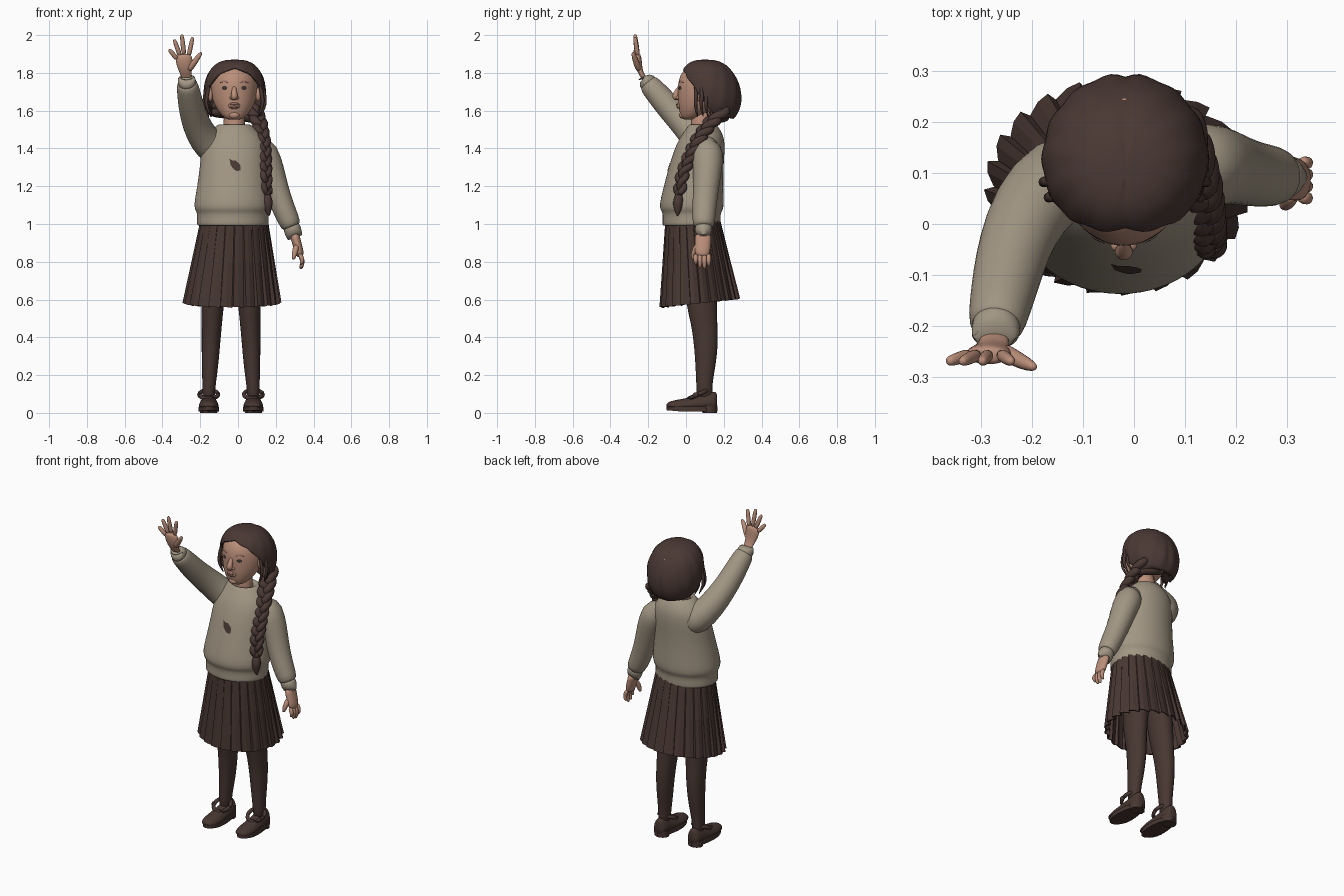
import bpy, bmesh, math
from mathutils import Vector as V

def mat(name, r, g, b):
    m = bpy.data.materials.new(name)
    m.diffuse_color = (r, g, b, 1)
    return m

HAIR = mat("dark_brown_hair", .068, .040, .034)
CLOTH = mat("dark_brown_cloth", .064, .038, .031)
KNIT = mat("beige_knit", .36, .305, .23)
SKIN = mat("skin", .50, .275, .195)
LIP = mat("lip", .36, .18, .14)
EYE = mat("eye_dark", .05, .04, .035)

def skin(name, rings, m, caps=(True, True), sub=1, smooth=True, closed=True):
    """Join rings of points into one surface."""
    bm = bmesh.new()
    rows = [[bm.verts.new(p) for p in r] for r in rings]
    n = len(rows[0])
    for a, b in zip(rows, rows[1:]):
        for i in range(n):
            j = (i + 1) % n
            bm.faces.new((a[i], a[j], b[j], b[i]))
    if caps[0]:
        bm.faces.new(rows[0][::-1])
    if caps[1]:
        bm.faces.new(rows[-1])
    bmesh.ops.recalc_face_normals(bm, faces=bm.faces)
    me = bpy.data.meshes.new(name)
    bm.to_mesh(me)
    bm.free()
    me.materials.append(m)
    for p in me.polygons:
        p.use_smooth = smooth
    ob = bpy.data.objects.new(name, me)
    bpy.context.collection.objects.link(ob)
    if sub:
        ob.modifiers.new("smooth", 'SUBSURF').levels = sub
        ob.modifiers["smooth"].render_levels = sub
    return ob

def loft(name, rows, m, n=24, **kw):
    """Horizontal ellipses: (z, x, y, rx, ry)."""
    angs = [2 * math.pi * i / n for i in range(n)]
    return skin(name, [[(x + rx * math.cos(a), y + ry * math.sin(a), z) for a in angs]
                       for z, x, y, rx, ry in rows], m, **kw)

def tube(name, pts, radii, m, n=12, flat=1.0, **kw):
    """Tapered tube along points; flat scales the thickness away from x."""
    pts = [V(p) for p in pts]
    rings = []
    for i, p in enumerate(pts):
        d = (pts[min(i + 1, len(pts) - 1)] - pts[max(i - 1, 0)]).normalized()
        ref = V((1, 0, 0)) if abs(d.x) < .85 else V((0, 1, 0))
        u = (ref - d * ref.dot(d)).normalized()
        w = d.cross(u)
        rings.append([p + radii[i] * (u * math.cos(a) + w * flat * math.sin(a))
                      for a in (2 * math.pi * k / n for k in range(n))])
    return skin(name, rings, m, **kw)

def ball(name, c, r, m):
    rows = []
    for i in range(9):
        f = math.pi * (.04 + .92 * i / 8)
        rows.append((c[2] - r[2] * math.cos(f), c[0], c[1], r[0] * math.sin(f), r[1] * math.sin(f)))
    return loft(name, rows, m, n=16, sub=1)

def patch(name, outline, target, m):
    """Thin plate of a front outline (x, z) laid on a surface."""
    cx = sum(p[0] for p in outline) / len(outline)
    cz = sum(p[1] for p in outline) / len(outline)
    rings = [[(cx + (x - cx) * k, -.4, cz + (z - cz) * k) for x, z in outline]
             for k in (.05, .35, .7, 1)]
    ob = skin(name, rings, m, caps=(True, False), sub=0)
    s = ob.modifiers.new("lay", 'SHRINKWRAP')
    s.target, s.wrap_method, s.wrap_mode, s.offset = target, 'PROJECT', 'ABOVE_SURFACE', .003
    s.use_project_y, s.use_negative_direction, s.use_positive_direction = True, False, True
    return ob

def oval(x, z, rx, rz, n=14):
    return [(x + rx * math.cos(2 * math.pi * i / n), z + rz * math.sin(2 * math.pi * i / n))
            for i in range(n)]

# Sweater body with hem band and collar
sweater = loft("sweater", [
    (.995, -.027, .03, .17, .14), (.99, -.027, .03, .188, .153), (1.0, -.027, .03, .192, .156),
    (1.055, -.027, .03, .188, .152), (1.07, -.027, .03, .198, .163), (1.09, -.027, .03, .206, .17),
    (1.13, -.026, .032, .203, .168), (1.2, -.025, .04, .192, .158), (1.3, -.022, .053, .18, .145),
    (1.4, -.02, .073, .176, .134), (1.46, -.02, .085, .157, .117), (1.5, -.02, .09, .118, .092),
    (1.525, -.02, .088, .09, .074), (1.53, -.02, .085, .074, .062), (1.5, -.02, .08, .066, .056)],
    KNIT, n=32)
patch("sweater_emblem", [(-.045, 1.345), (-.03, 1.335), (-.012, 1.335), (.005, 1.32), (.014, 1.305),
                         (.013, 1.283), (-.008, 1.279), (-.022, 1.29), (-.038, 1.308)], sweater, CLOTH)

# Sleeves and cuffs
tube("raised_sleeve", [(-.08, .11, 1.36), (-.15, .09, 1.41), (-.205, .03, 1.49), (-.235, -.045, 1.57),
                       (-.25, -.105, 1.635), (-.262, -.16, 1.7), (-.27, -.2, 1.745), (-.271, -.205, 1.75)],
     [.08, .088, .08, .072, .068, .062, .056, .04], KNIT, n=18)
tube("raised_cuff", [(-.268, -.19, 1.735), (-.269, -.195, 1.74), (-.273, -.222, 1.775), (-.273, -.224, 1.78),
                     (-.273, -.22, 1.77)], [.04, .05, .047, .04, .03], KNIT, n=18)
tube("lowered_sleeve", [(.06, .115, 1.44), (.12, .115, 1.41), (.158, .115, 1.33), (.19, .11, 1.23),
                        (.222, .1, 1.13), (.255, .095, 1.05), (.282, .093, .99), (.285, .093, .983)],
     [.07, .082, .078, .068, .063, .06, .055, .04], KNIT, n=18, flat=1.05)
tube("lowered_cuff", [(.28, .093, .995), (.283, .093, .985), (.302, .092, .93), (.303, .092, .925),
                      (.3, .092, .935)], [.04, .048, .044, .038, .03], KNIT, n=18)

# Raised hand
tube("raised_palm", [(-.27, -.21, 1.755), (-.275, -.235, 1.79), (-.28, -.248, 1.825), (-.285, -.254, 1.86),
                     (-.287, -.257, 1.89), (-.287, -.258, 1.9)],
     [.029, .029, .04, .047, .044, .03], SKIN, flat=.45)
for i, (bx, bz, tx, tz) in enumerate([(-.32, 1.87, -.365, 1.925), (-.305, 1.885, -.338, 1.978),
                                      (-.285, 1.89, -.298, 2.005), (-.262, 1.885, -.24, 1.99)]):
    a, b = V((bx, -.255, bz)), V((tx, -.27, tz))
    tube(f"raised_finger_{i+1}", [a, a.lerp(b, .5), a.lerp(b, .9), b], [.0145, .0135, .012, .006], SKIN, n=8)
tube("raised_thumb", [(-.265, -.245, 1.81), (-.235, -.262, 1.85), (-.207, -.276, 1.89), (-.192, -.282, 1.91)],
     [.02, .018, .0145, .007], SKIN, n=8)

# Lowered hand
tube("lowered_palm", [(.298, .092, .95), (.305, .09, .92), (.317, .088, .88), (.326, .086, .845),
                      (.33, .085, .825)], [.026, .026, .025, .024, .016], SKIN, flat=1.75)
for i, tz in enumerate((.785, .765, .76, .775)):
    y = .052 + i * .023
    tube(f"lowered_finger_{i+1}", [(.325, y, .845), (.343, y - .002, .81), (.338, y, tz + .015), (.33, y, tz)],
         [.0145, .0135, .012, .006], SKIN, n=8)
tube("lowered_thumb", [(.312, .065, .89), (.303, .045, .86), (.296, .037, .83), (.292, .036, .81)],
     [.02, .017, .014, .007], SKIN, n=8)

# Pleated skirt: stepped pleats that deepen toward the hem
PLEATS = 24
rings = []
for t in (0, .12, .5, 1, 1, .5):
    inner = .012 if len(rings) > 3 else 0
    ring = []
    for k in range(PLEATS):
        for frac, lift in ((0, 0), (.1, 1), (.5, .75), (.95, .1)):
            a = 2 * math.pi * (k + frac) / PLEATS
            s = 1 - inner * 3 + (.015 + .065 * t) * (lift - .6)
            ring.append((-.02 - .012 * t + (.176 + .078 * t) * s * math.cos(a),
                         .035 + .038 * t + (.143 + .064 * t) * s * math.sin(a),
                         1.03 + (-.452 + .022 * math.sin(a) + .006 * lift) * t))
    rings.append(ring)
skin("pleated_skirt", rings, CLOTH, caps=(True, False), sub=0, smooth=False)

# Stockinged legs and strapped shoes, mirrored across the body line
for side, s in (("right", 1), ("left", -1)):
    X = lambda x: -.037 + s * (x + .037)
    loft(side + "_leg", [(z, X(x), y, rx, ry) for z, x, y, rx, ry in (
        (.06, -.155, .1, .034, .044), (.13, -.155, .096, .034, .041), (.2, -.15, .1, .04, .048),
        (.3, -.146, .106, .047, .059), (.4, -.142, .104, .051, .067), (.48, -.138, .095, .055, .071),
        (.56, -.136, .083, .06, .081), (.75, -.12, .075, .072, .09), (.92, -.11, .07, .075, .095))],
        CLOTH, n=20)
    # upper: half-round sections from toe to heel
    rings = []
    for y, w, h in ((-.104, .018, .045), (-.095, .036, .058), (-.065, .051, .067), (-.02, .056, .074),
                    (.03, .053, .085), (.08, .047, .1), (.135, .045, .115), (.158, .036, .112), (.165, .02, .1)):
        zb = .022 + max(0, -.06 - y) * .25
        rings.append([(X(-.155) + w * math.cos(a), y, zb + (h - zb) * max(0, math.sin(a)) ** .8)
                      for a in (math.pi * i / 10 for i in range(11))])
    skin(side + "_shoe", rings, CLOTH)
    # sole and heel
    ol = [(1, math.cos(2 * math.pi * i / 24), math.sin(2 * math.pi * i / 24)) for i in range(24)]
    sole = lambda z, k: [(X(-.155) + (.054 - .007 * v) * u * k, .033 + .135 * v * k,
                          z + .012 * max(0, -v - .5)) for _, u, v in ol]
    skin(side + "_sole", [sole(.008, .97), sole(.008, 1), sole(.03, 1), sole(.034, .96)],
         CLOTH, sub=0, smooth=False)
    loft(side + "_heel", [(0, X(-.155), .125, .045, .038), (.04, X(-.155), .123, .047, .043)],
         CLOTH, n=20, sub=0, smooth=False)
    tube(side + "_strap", [(X(-.155) + .05 * math.cos(a), .065 + .05 * math.sin(a),
                            .098 + .022 * math.sin(a)) for a in (2 * math.pi * i / 20 for i in range(21))],
         [.011] * 21, CLOTH, n=8, sub=0)
    ball(side + "_buckle", (X(-.207), .05, .095), (.008, .016, .014), CLOTH)

# Head, neck and face
loft("neck", [(1.44, -.02, .085, .062, .056), (1.52, -.02, .078, .056, .052), (1.62, -.02, .08, .058, .056)], SKIN)
head = loft("head", [
    (1.552, -.02, .012, .025, .018), (1.558, -.02, .02, .048, .044), (1.58, -.02, .035, .073, .066),
    (1.62, -.02, .06, .1, .1), (1.66, -.02, .085, .117, .128), (1.7, -.02, .1, .125, .144),
    (1.74, -.02, .108, .126, .152), (1.79, -.02, .115, .122, .147), (1.825, -.02, .115, .1, .118),
    (1.845, -.02, .115, .06, .07)], SKIN, n=28)
tube("nose", [(-.02, -.028, 1.735), (-.02, -.042, 1.71), (-.02, -.053, 1.69), (-.02, -.056, 1.672),
              (-.02, -.046, 1.658)], [.008, .013, .017, .02, .012], SKIN)
ball("nose_wings", (-.02, -.042, 1.668), (.027, .016, .012), SKIN)
ball("lips_mound", (-.02, -.032, 1.627), (.032, .018, .02), SKIN)
ball("upper_lip", (-.02, -.042, 1.633), (.026, .011, .006), LIP)
ball("lower_lip", (-.02, -.041, 1.62), (.021, .011, .007), LIP)
ball("chin", (-.02, -.018, 1.577), (.03, .02, .02), SKIN)
for side, s in (("right", -1), ("left", 1)):
    patch(side + "_eye", oval(-.02 + s * .05, 1.72, .014, .011), head, EYE)
    patch(side + "_eyebrow", [(-.02 + s * (.027 + .05 * q), z + .012 * math.sin(math.pi * q))
                              for z, qs in ((1.745, (0, .3, .6, 1)), (1.749, (1, .6, .3, 0))) for q in qs],
          head, LIP)
    ball(side + "_ear", (-.02 + s * .127, .075, 1.685), (.016, .026, .037), SKIN)

# Hair cap: columns swept from the crown to a parted hairline
KEYS = ((0, 40), (35, 55), (60, 80), (78, 115), (95, 140), (180, 150))
def reach(deg):
    for (a, fa), (b, fb) in zip(KEYS, KEYS[1:]):
        if deg <= b:
            return math.radians(fa + (fb - fa) * (deg - a) / (b - a))
    return math.radians(150)

rings = []
for k in range(19):
    ring = []
    for i in range(72):
        th = -math.pi + 2 * math.pi * i / 72
        f = .03 + (reach(abs(math.degrees(th))) - .03) * k / 18
        sf = math.sin(f) ** .72
        r = 1 + .012 * sf * math.sin(13 * abs(th) + 4 * f)
        r -= .03 * sf * (math.exp(-(th / .1) ** 2) + math.exp(-((math.pi - abs(th)) / .1) ** 2))
        ring.append((-.017 + .163 * sf * r * math.sin(th),
                     .128 - .025 * math.cos(f) - .164 * sf * r * math.cos(th),
                     1.70 + .17 * math.cos(f) * (1 - .015 * math.exp(-(math.sin(th) / .15) ** 2))))
    rings.append(ring)
cap = skin("hair_cap", rings, HAIR, caps=(True, False), sub=0)
cap.modifiers.new("thickness", 'SOLIDIFY').thickness = .014

# Gathered hair sweeping round the nape into the braid
for i, (dy, dz, r) in enumerate(((0, 0, .04), (-.02, -.035, .034), (.0, .05, .034))):
    tube(f"nape_lock_{i+1}", [(-.14, .13 + dy, 1.63 + dz), (-.085, .205 + dy, 1.62 + dz), (0, .235 + dy, 1.61 + dz),
                              (.075, .21 + dy, 1.595 + dz * .7), (.115, .15 + dy * .3, 1.56 + dz * .4)],
         [.02, r, r * 1.1, r, .022], HAIR)

# Three-strand braid over the left shoulder
PATH = [V(p) for p in ((.085, .2, 1.61), (.115, .125, 1.53), (.133, .065, 1.45), (.142, .02, 1.36),
                       (.148, -.018, 1.27), (.152, -.036, 1.16))]
def along(t):
    q = min(t * (len(PATH) - 1), len(PATH) - 1.001)
    return PATH[int(q)].lerp(PATH[int(q) + 1], q % 1)
for s in range(3):
    pts, rad = [], []
    for i in range(61):
        t = i / 60
        a = 2 * math.pi * (t * 3 + s / 3)
        k = 1.15 - .4 * t
        pts.append(along(t) + V((.02 * k * math.sin(a), .016 * k * math.sin(2 * a) + .012 * math.sin(a), 0)))
        rad.append(.0235 * k)
    tube(f"braid_strand_{s+1}", pts, rad, HAIR, n=10)
tube("braid_tie", [(.152, -.035, 1.18), (.152, -.036, 1.175), (.153, -.037, 1.155), (.153, -.037, 1.15)],
     [.015, .024, .024, .015], HAIR)
tube("braid_tail", [(.153, -.037, 1.165), (.154, -.038, 1.14), (.156, -.042, 1.11), (.158, -.044, 1.08),
                    (.165, -.045, 1.04)], [.016, .026, .03, .022, .004], HAIR)

# Loose wisps at the temples
for i, (x, y, w) in enumerate(((-.155, .055, -1), (-.165, .085, -1), (-.15, .11, -1),
                               (.118, .055, 1), (.13, .085, 1), (.125, .11, 1))):
    tube(f"wisp_{i+1}", [(x - w * .005, y - .005, 1.74), (x + w * .012, y, 1.68), (x + w * .014, y - .006, 1.63),
                         (x, y, 1.595), (x - w * .012, y + .008, 1.565)], [.01, .012, .01, .007, .002], HAIR, n=8)
